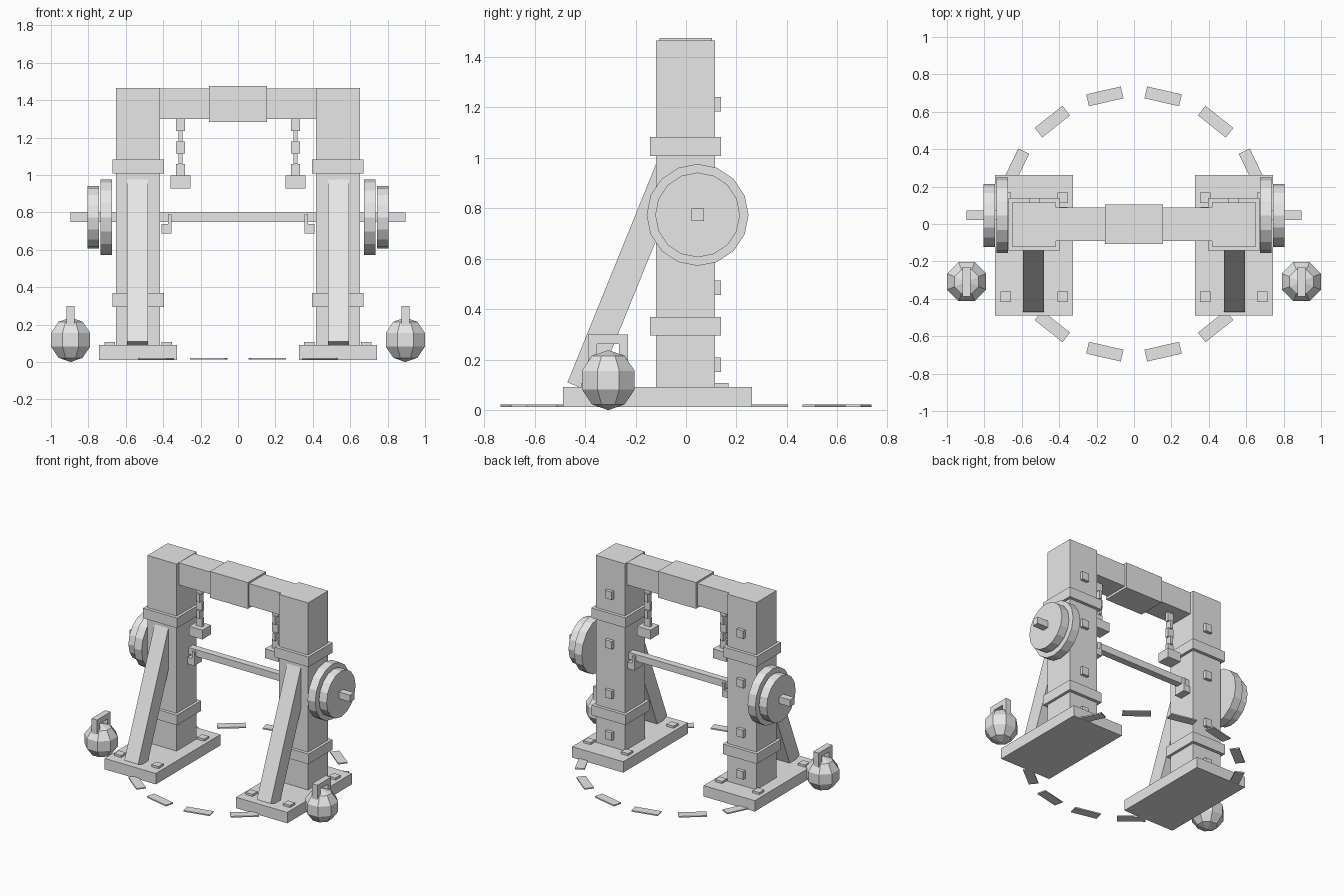
import bpy, bmesh, math
from mathutils import Matrix, Vector

if "Cube" in bpy.data.objects:
    bpy.data.objects.remove(bpy.data.objects["Cube"])

steel = bpy.data.materials.new("light_grey")
steel.diffuse_color = (0.8, 0.8, 0.8, 1)
steel.use_nodes = True
steel.node_tree.nodes["Principled BSDF"].inputs["Base Color"].default_value = steel.diffuse_color


def finish(name, bm):
    bmesh.ops.recalc_face_normals(bm, faces=bm.faces)
    me = bpy.data.meshes.new(name)
    bm.to_mesh(me)
    bm.free()
    me.materials.append(steel)
    ob = bpy.data.objects.new(name, me)
    bpy.context.collection.objects.link(ob)
    return ob


def add_box(bm, centre, size, rot=Matrix()):
    m = Matrix.Translation(centre) @ rot @ Matrix.Diagonal((*size, 1))
    bmesh.ops.create_cube(bm, size=1, matrix=m)


def boxes(name, items):
    """Each item is (centre, size)."""
    bm = bmesh.new()
    for c, s in items:
        add_box(bm, c, s)
    return finish(name, bm)


def span(x0, x1, y0, y1, z0, z1):
    return (((x0 + x1) / 2, (y0 + y1) / 2, (z0 + z1) / 2),
            (abs(x1 - x0), y1 - y0, z1 - z0))


CX = 0.534               # upright centre line
BAR_Y, BAR_Z = 0.046, 0.774

# Crossbeam with thicker centre sleeve
boxes("crossbeam", [span(-0.42, 0.42, -0.09, 0.088, 1.30, 1.463)])
boxes("beam_sleeve", [span(-0.154, 0.154, -0.106, 0.104, 1.283, 1.476)])

# Square lifting bar
boxes("lifting_bar", [((0, BAR_Y, BAR_Z), (1.79, 0.05, 0.05))])

for s, side in ((-1, "left"), (1, "right")):
    # Foot plate, upright and its two bands
    boxes(side + "_foot_plate",
          [span(s * 0.326, s * 0.742, -0.488, 0.262, 0.012, 0.092)])
    boxes(side + "_upright",
          [span(s * 0.416, s * 0.652, -0.119, 0.115, 0.09, 1.465)])
    boxes(side + "_bands",
          [span(s * 0.396, s * 0.672, -0.142, 0.138, z, z + 0.074)
           for z in (0.295, 1.008)])

    # Bolts on the foot plate and the back of the upright
    boxes(side + "_foot_bolts",
          [((s * CX + dx, y, 0.097), (0.056, 0.056, 0.022))
           for dx in (-0.152, 0.152) for y in (-0.388, 0.14)])
    boxes(side + "_back_bolts",
          [((s * CX, 0.122, z), (0.056, 0.034, 0.058))
           for z in (0.18, 0.485, 0.85, 1.213)])

    # Sloping front brace
    along = Vector((0, 0.376, 0.927))
    across = Vector((0, 0.927, -0.376))
    start = Vector((s * 0.538, -0.47, 0.11))
    bm = bmesh.new()
    add_box(bm, start + along * 0.485 + across * 0.057, (0.112, 0.114, 0.97),
            Matrix.Rotation(-math.atan2(0.376, 0.927), 4, 'X'))
    finish(side + "_brace", bm)

    # Bar hook: ledge with an upturned lip
    boxes(side + "_bar_hook",
          [span(s * 0.41, s * 0.355, 0.0, 0.092, 0.688, 0.737),
           span(s * 0.374, s * 0.355, 0.0, 0.092, 0.735, 0.788)])

    # Weight discs
    for label, x, r in (("large", 0.705, 0.202), ("small", 0.774, 0.168)):
        bm = bmesh.new()
        bmesh.ops.create_cone(
            bm, cap_ends=True, segments=16, radius1=r, radius2=r, depth=0.062,
            matrix=Matrix.Translation((s * x, BAR_Y, BAR_Z))
            @ Matrix.Rotation(math.pi / 2, 4, 'Y'))
        finish(f"{side}_{label}_disc", bm)

    # Hanging chain of alternating links and its block
    links = []
    for i, (z0, z1) in enumerate(((1.235, 1.302), (1.178, 1.237), (1.115, 1.18),
                                  (1.058, 1.117), (0.993, 1.06))):
        w, d = (0.048, 0.022) if i % 2 == 0 else (0.022, 0.048)
        links.append(((s * 0.308, 0, (z0 + z1) / 2), (w, d, z1 - z0)))
    boxes(side + "_chain", links)
    boxes(side + "_chain_block", [((s * 0.308, 0, 0.962), (0.108, 0.10, 0.068))])

    # Kettlebell: faceted ball with a square handle
    bm = bmesh.new()
    bmesh.ops.create_uvsphere(
        bm, u_segments=8, v_segments=5, radius=0.119,
        matrix=Matrix.Translation((s * 0.895, -0.308, 0.119))
        @ Matrix.Rotation(math.pi / 8, 4, 'Z'))
    finish(side + "_kettlebell_ball", bm)
    kx0, kx1 = s * 0.873, s * 0.917
    boxes(side + "_kettlebell_handle",
          [span(kx0, kx1, -0.388, -0.230, 0.262, 0.300),
           span(kx0, kx1, -0.388, -0.352, 0.16, 0.263),
           span(kx0, kx1, -0.266, -0.230, 0.16, 0.263)])

# Dashed floor ring of fourteen thin plates
bm = bmesh.new()
for i in range(14):
    a = 2 * math.pi * i / 14
    add_box(bm, (0.7 * math.cos(a), 0.7 * math.sin(a), 0.0175),
            (0.065, 0.19, 0.009), Matrix.Rotation(a, 4, 'Z'))
finish("floor_ring_plates", bm)
